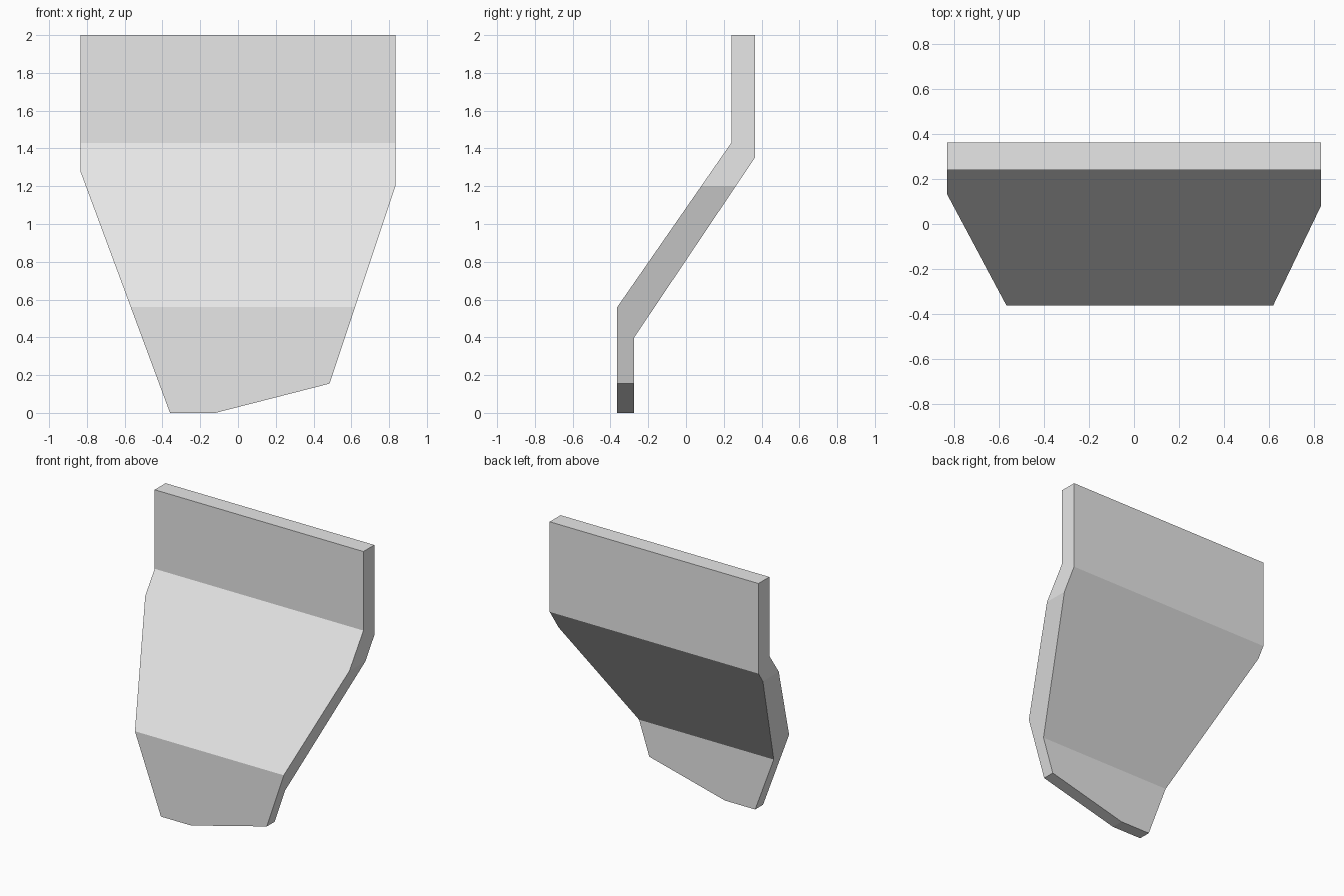
import bpy
import bmesh
from mathutils import Vector

cube = bpy.data.objects.get("Cube")
if cube:
    bpy.data.objects.remove(cube, do_unlink=True)

# Plain grey material
grey = bpy.data.materials.new("plain grey")
grey.use_nodes = True
color = (0.8, 0.8, 0.8, 1)
grey.diffuse_color = color
grey.node_tree.nodes["Principled BSDF"].inputs["Base Color"].default_value = color

# Cranked side profile (y, z), extruded across the full width
HALF_WIDTH = 0.833
PROFILE = [(-0.364, 0), (-0.364, 0.56), (0.24, 1.43), (0.24, 2),
           (0.364, 2), (0.364, 1.35), (-0.274, 0.4), (-0.274, 0)]

bm = bmesh.new()
side = bm.faces.new([bm.verts.new((-HALF_WIDTH, y, z)) for y, z in PROFILE])
extruded = bmesh.ops.extrude_face_region(bm, geom=[side])["geom"]
bmesh.ops.translate(bm, vec=(2 * HALF_WIDTH, 0, 0),
                    verts=[g for g in extruded if isinstance(g, bmesh.types.BMVert)])
bmesh.ops.recalc_face_normals(bm, faces=bm.faces)


def trim(start, end):
    """Cut along a line in the front plane, removing what lies right of start to end."""
    a, b = Vector((start[0], 0, start[1])), Vector((end[0], 0, end[1]))
    d = b - a
    geom = bm.verts[:] + bm.edges[:] + bm.faces[:]
    bmesh.ops.bisect_plane(bm, geom=geom, plane_co=a,
                           plane_no=(d.z, 0, -d.x), clear_outer=True)
    rim = [e for e in bm.edges if e.is_boundary]
    bmesh.ops.holes_fill(bm, edges=rim, sides=0)


# Tapered sides and the slanted lower corner
trim((-HALF_WIDTH, 1.275), (-0.36, 0))
trim((-0.12, 0), (0.485, 0.155))
trim((0.485, 0.155), (HALF_WIDTH, 1.2))
bmesh.ops.recalc_face_normals(bm, faces=bm.faces)

mesh = bpy.data.meshes.new("bent_plate")
bm.to_mesh(mesh)
bm.free()
mesh.materials.append(grey)
plate = bpy.data.objects.new("bent_plate", mesh)
bpy.context.collection.objects.link(plate)
